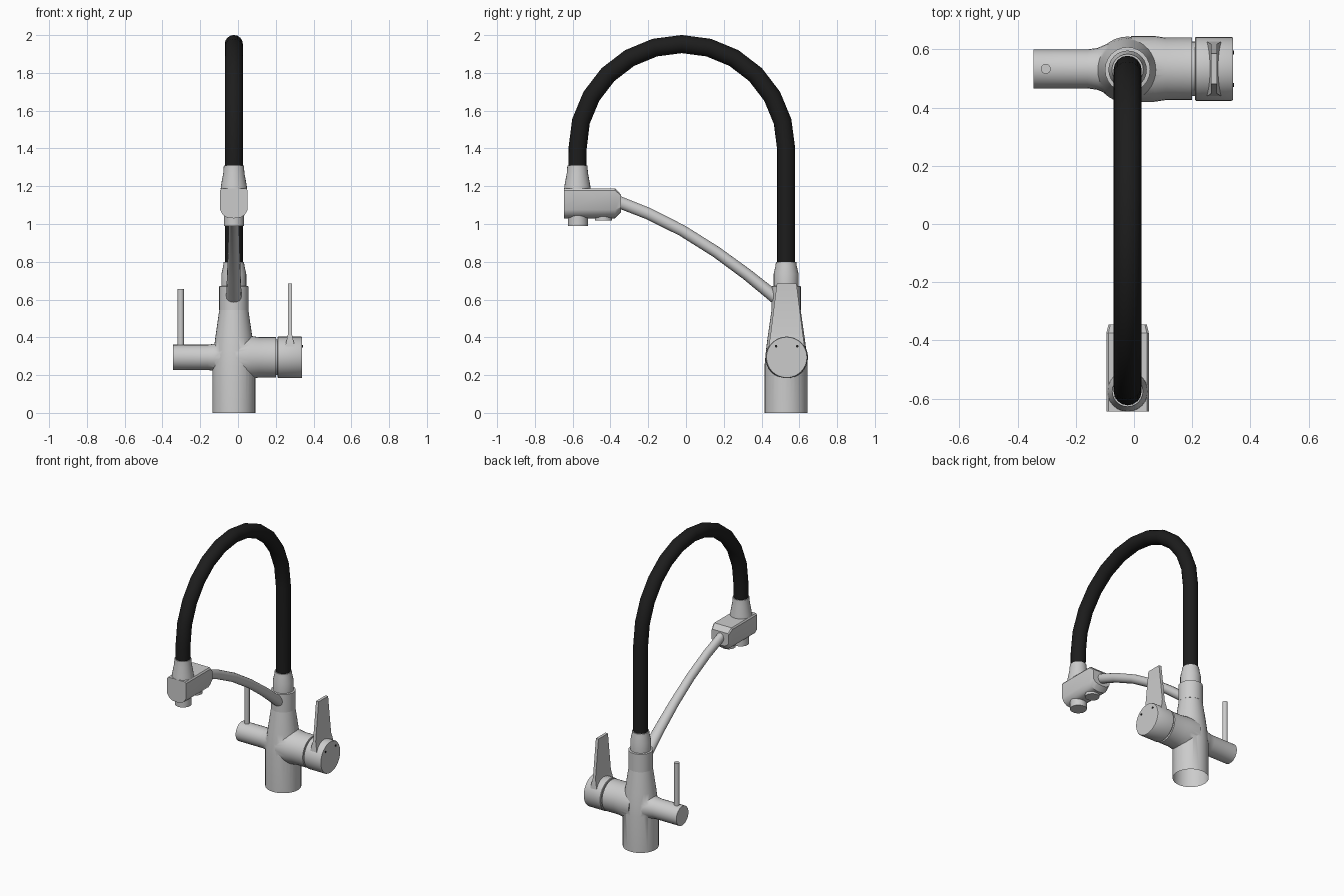
import bpy, bmesh, math
from mathutils import Vector

if "Cube" in bpy.data.objects:
    bpy.data.objects.remove(bpy.data.objects["Cube"])

CX, CY = -0.022, 0.53      # body axis
ARM_Z = 0.294              # height of the side arms
SPOUT_Y = -0.575           # spray head axis

black = bpy.data.materials.new("black_rubber")
black.diffuse_color = (0.012, 0.012, 0.012, 1)
black.use_nodes = True
black.node_tree.nodes["Principled BSDF"].inputs["Base Color"].default_value = black.diffuse_color


def skin(name, rings, mat=None, caps=(True, True), angle=35):
    """Loft equal-sized rings of points into one object."""
    bm = bmesh.new()
    rows = [[bm.verts.new(p) for p in ring] for ring in rings]
    n = len(rows[0])
    for a, b in zip(rows, rows[1:]):
        for i in range(n):
            bm.faces.new((a[i], a[(i + 1) % n], b[(i + 1) % n], b[i]))
    for row, cap in ((rows[0], caps[0]), (rows[-1], caps[1])):
        if cap:
            bm.faces.new(row)
    bmesh.ops.recalc_face_normals(bm, faces=bm.faces)
    me = bpy.data.meshes.new(name)
    bm.to_mesh(me)
    bm.free()
    ob = bpy.data.objects.new(name, me)
    bpy.context.collection.objects.link(ob)
    if mat:
        me.materials.append(mat)
    smooth(ob, angle)
    return ob


def smooth(ob, angle=35):
    bpy.ops.object.select_all(action='DESELECT')
    ob.select_set(True)
    bpy.context.view_layer.objects.active = ob
    bpy.ops.object.shade_smooth_by_angle(angle=math.radians(angle))


def circle(c, u, v, ru, rv, n):
    return [c + u * ru * math.cos(2 * math.pi * i / n) + v * rv * math.sin(2 * math.pi * i / n)
            for i in range(n)]


def lathe(name, profile, axis='Z', at=(0, 0, 0), n=24, **kw):
    """Turn (radius, position along axis) pairs round the axis."""
    d, u, v = {'Z': (Vector((0, 0, 1)), Vector((1, 0, 0)), Vector((0, 1, 0))),
               'X': (Vector((1, 0, 0)), Vector((0, 1, 0)), Vector((0, 0, 1)))}[axis]
    return skin(name, [circle(Vector(at) + d * t, u, v, r, r, n) for r, t in profile], **kw)


def tube(name, path, widths, n=16, **kw):
    """Sweep an ellipse (half width in x, half thickness) along a (y, z) path."""
    pts = [Vector((CX, y, z)) for y, z in path]
    side, rings = Vector((1, 0, 0)), []
    for i, p in enumerate(pts):
        t = (pts[min(i + 1, len(pts) - 1)] - pts[max(i - 1, 0)]).normalized()
        rings.append(circle(p, side, t.cross(side), *widths[i], n))
    return skin(name, rings, **kw)


# Body with both side arms, joined into one shell that is open underneath
body = lathe("body", [(.114, 0), (.114, .25), (.107, .33), (.098, .40), (.077, .545)],
             at=(CX, CY, 0), n=32)
arms = [
    lathe("left_arm", [(.067, -.345), (.067, -.16), (.072, -.125), (.085, -.095), (.085, CX)],
          'X', (0, CY + .003, ARM_Z)),
    lathe("right_arm", [(.113, -.01), (.113, .07), (.107, .11), (.107, .2)],
          'X', (0, CY + .003, ARM_Z), n=32),
]
for arm in arms:
    mod = body.modifiers.new("join", 'BOOLEAN')
    mod.operation, mod.solver, mod.object = 'UNION', 'EXACT', arm
    bpy.context.view_layer.objects.active = body
    bpy.ops.object.modifier_apply(modifier=mod.name)
    bpy.data.objects.remove(arm)
bm = bmesh.new()
bm.from_mesh(body.data)
bmesh.ops.delete(bm, geom=[f for f in bm.faces if f.calc_center_median().z < .001],
                 context='FACES_ONLY')
bm.to_mesh(body.data)
bm.free()
smooth(body, 45)

# Collar and hose socket above the body
lathe("collar", [(.078, .545), (.078, .67), (.066, .672), (.066, .735), (.056, .78), (.054, .80)],
      at=(CX, CY, 0))

# Mixer cap on the right arm
lathe("cap_neck", [(.094, .195), (.094, .215)], 'X', (0, CY + .003, ARM_Z), n=32)
lathe("mixer_cap", [(.107, .21), (.110, .213), (.110, .335), (.107, .34)],
      'X', (0, CY + .003, ARM_Z), n=32)
for s in (-1, 1):
    lathe("cap_pin", [(.007, .335), (.007, .343)], 'X',
          (0, CY + .003 + s * .056, .353), n=8, mat=black)

# Flat lever: half depth in y tapers upward, foot flares in x
skin("mixer_lever", [[(.275 + a * w, CY + .003 + b * d, z)
                      for a, b in ((-1, -1), (1, -1), (1, 1), (-1, 1))]
                     for w, d, z in ((.027, .095, .34), (.018, .09, .385),
                                     (.010, .085, .42), (.010, .052, .685))])

# Filter tap rod on the left arm
lathe("filter_lever", [(.017, .34), (.017, .655)], at=(-.303, CY + .003, 0), n=16)

# Black hose: straight riser, then a half circle down to the head
R, HC = .5525, -.0225
path = [(CY, .79), (CY, 1.4)]
path += [(HC + R * math.cos(math.radians(a)), 1.4 + R * math.sin(math.radians(a)))
         for a in range(15, 180, 15)]
path += [(SPOUT_Y + .001, 1.4), (SPOUT_Y, 1.30)]
tube("hose", path, [(.048, .048)] * len(path), mat=black)

# Spray head block with rounded lower corners and a chamfered rear end
half = [(.0, 1.03), (.035, 1.034), (.058, 1.048), (.073, 1.075), (.073, 1.178), (.066, 1.188)]
section = half + [(-x, z) for x, z in half[:0:-1]]
skin("spray_head", [[(CX + x * sx, y, 1.11 + (z - 1.11) * sz) for x, z in section]
                    for y, sx, sz in ((-.645, 1, 1), (-.375, 1, 1), (-.345, .9, .6))], angle=30)
lathe("hose_socket", [(.070, 1.185), (.068, 1.205), (.056, 1.27), (.053, 1.31)],
      at=(CX, SPOUT_Y, 0))
lathe("main_nozzle", [(.053, 1.05), (.053, .99)], at=(CX, SPOUT_Y + .003, 0))
lathe("filter_nozzle", [(.045, 1.05), (.045, 1.018)], at=(CX, -.437, 0))

# Curved support arm between head and collar
tube("support_arm",
     [(-.37, 1.122), (-.2, 1.055), (-.02, .965), (.16, .852), (.32, .735), (.5, .59)],
     [(.028, .032), (.028, .031), (.029, .030), (.032, .030), (.036, .031), (.042, .034)])
